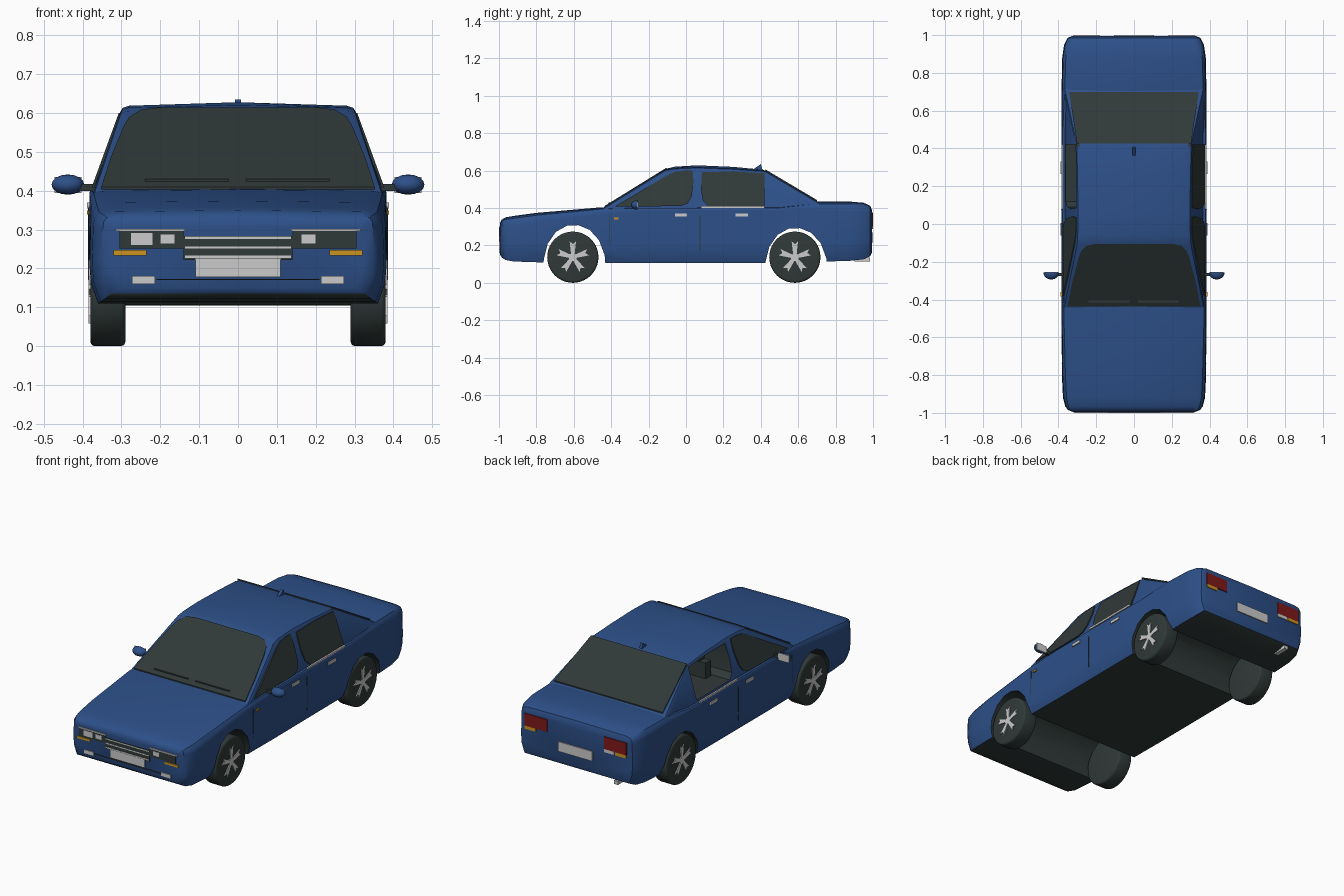
import bpy, bmesh, math
from mathutils import Vector, Matrix

cube = bpy.data.objects.get("Cube")
if cube:
    bpy.data.objects.remove(cube)


def material(name, rgb):
    m = bpy.data.materials.new(name)
    m.use_nodes = True
    m.diffuse_color = (*rgb, 1)
    m.node_tree.nodes["Principled BSDF"].inputs["Base Color"].default_value = (*rgb, 1)
    return m


BLUE = material("blue paint", (0.026, 0.08, 0.25))
DARK = material("dark rubber and glass", (0.03, 0.042, 0.04))
LIGHT = material("light grey trim", (0.6, 0.6, 0.6))
ORANGE = material("orange lamp", (0.6, 0.3, 0.015))
RED = material("red lamp", (0.22, 0.01, 0.01))


def finish(name, bm, *mats, smooth=None):
    bmesh.ops.recalc_face_normals(bm, faces=bm.faces)
    me = bpy.data.meshes.new(name)
    bm.to_mesh(me)
    bm.free()
    for m in mats:
        me.materials.append(m)
    ob = bpy.data.objects.new(name, me)
    bpy.context.collection.objects.link(ob)
    if smooth:
        shade(ob, smooth)
    return ob


def activate(ob):
    bpy.ops.object.select_all(action='DESELECT')
    ob.select_set(True)
    bpy.context.view_layer.objects.active = ob


def shade(ob, degrees):
    activate(ob)
    bpy.ops.object.shade_smooth_by_angle(angle=math.radians(degrees))


def loft(name, sections):
    """Skin mirrored half sections, given as (y, [(x, z), ...]) from bottom to top."""
    bm = bmesh.new()
    rings = []
    for y, half in sections:
        ring = half + [(-x, z) for x, z in half[-2:0:-1]]
        rings.append([bm.verts.new((x, y, z)) for x, z in ring])
    n = len(rings[0])
    for a, b in zip(rings, rings[1:]):
        for i in range(n):
            j = (i + 1) % n
            bm.faces.new((a[i], a[j], b[j], b[i]))
    bm.faces.new(rings[0])
    bm.faces.new(rings[-1])
    return finish(name, bm, BLUE, DARK)


def prism(name, points, depth, mat):
    """Extrude a 3D outline along a vector."""
    bm = bmesh.new()
    face = bm.faces.new([bm.verts.new(p) for p in points])
    ext = bmesh.ops.extrude_face_region(bm, geom=[face])
    bmesh.ops.translate(bm, vec=Vector(depth),
                        verts=[v for v in ext["geom"] if isinstance(v, bmesh.types.BMVert)])
    return finish(name, bm, mat)


def box(name, x, y, z, mat):
    return prism(name, [(x[0], y[0], z[0]), (x[1], y[0], z[0]), (x[1], y[0], z[1]),
                        (x[0], y[0], z[1])], (0, y[1] - y[0], 0), mat)


def cut(ob, cutter):
    mod = ob.modifiers.new("cut", 'BOOLEAN')
    mod.operation, mod.solver, mod.object = 'DIFFERENCE', 'EXACT', cutter
    activate(ob)
    bpy.ops.object.modifier_apply(modifier=mod.name)
    bpy.data.objects.remove(cutter)


# Lower body: y, bottom, top, half width, shoulder radius
stations = [(-.994, .15, .32, .325, .015), (-.985, .135, .338, .35, .03), (-.965, .122, .35, .364, .045),
            (-.92, .114, .358, .376, .05), (-.8, .11, .374, .382, .05), (-.45, .107, .404, .385, .035),
            (-.2, .105, .405, .385, .02), (.5, .107, .406, .385, .02), (.7, .112, .434, .384, .045),
            (.88, .118, .434, .38, .05), (.95, .126, .428, .37, .05), (.985, .142, .412, .352, .04),
            (.994, .16, .39, .33, .02)]


def body_half(zb, zt, w, r):
    return [(0, zb), (w - .022, zb), (w - .004, zb + .05), (w, zb + .1), (w - .003, zt - r),
            (w - .12 * r, zt - .62 * r), (w - .38 * r, zt - .26 * r), (w - r, zt - .004), (0, zt)]


body = loft("body", [(y, body_half(*s)) for y, *s in stations])

# Wheel arches pass right across the underside
ARCH = [(-.172, 0), (-.165, .12), (-.145, .2), (-.1, .265), (-.04, .298), (.02, .3),
        (.08, .275), (.13, .22), (.16, .14), (.172, 0)]
for cy, dz in ((-.595, .008), (.59, -.008)):
    cut(body, prism("arch_cutter", [(-.5, cy + y, z + dz) for y, z in ARCH], (1, 0, 0), DARK))
for f in body.data.polygons:
    c, n = f.center, f.normal
    in_arch = min(abs(c.y + .595), abs(c.y - .59)) < .18
    if n.z < -.6 or (in_arch and abs(n.x) < .05 and c.z < .32):
        f.material_index = 1
shade(body, 35)


# Cabin with inward leaning sides
def side_x(z):
    return .377 - max(z - .4, 0) * .365


def cabin_half(zt, crown):
    e = side_x(zt - .015)
    return [(0, .3), (.377, .3), (.377, .36), (e, zt - .015), (e - .006, zt - .006),
            (e - .022, zt - .001), (0, zt + crown)]


cabin = loft("cabin", [(y, cabin_half(z, c)) for y, z, c in (
    (-.45, .396, 0), (-.11, .606, .003), (-.06, .615, .006), (.06, .62, .008),
    (.25, .613, .007), (.41, .602, .003), (.43, .597, 0), (.72, .425, 0))])

FRONT_WINDOW = [(-.38, .408), (-.1, .575), (-.06, .593), (-.01, .6), (.035, .6), (.04, .54),
                (.03, .46), (.01, .425), (-.03, .41)]
REAR_WINDOW = [(.085, .592), (.08, .5), (.09, .44), (.12, .411), (.42, .411), (.42, .586), (.25, .595)]
cut(cabin, prism("window_cutter", [(-.5, y, z) for y, z in REAR_WINDOW], (.77, 0, 0), DARK))
for f in cabin.data.polygons:
    c = f.center
    if abs(c.x) < .3 and .07 < c.y < .425 and .4 < c.z < .597:
        f.material_index = 1
shade(cabin, 30)

# Side glass; the rear opening on the right side stays open
for s, side in ((1, "left"), (-1, "right")):
    for label, outline in (("front", FRONT_WINDOW), ("rear", REAR_WINDOW)):
        if (s, label) != (-1, "rear"):
            prism(f"{side}_{label}_window", [(s * (side_x(z) - .004), y, z) for y, z in outline],
                  (s * .007, 0, 0), DARK)
for x in (-.17, .1):
    box("seat_back", (x - .08, x + .08), (.13, .18), (.405, .5), DARK)
    box("headrest", (x - .04, x + .04), (.135, .175), (.5, .56), DARK)


# Windscreen and rear glass lie on the sloping ends of the cabin
def slope_glass(name, half, y0, z0, y1, z1):
    pts = [(x, y0 + (y1 - y0) * t, z0 + (z1 - z0) * t) for x, t in half]
    pts += [(-x, y, z) for x, y, z in reversed(pts)]
    prism(name, pts, (0, 0, .008), DARK)


slope_glass("windscreen", [(.352, 0), (.327, .38), (.295, .76), (.28, .88), (.25, .97), (.2, 1)],
            -.437, .402, -.105, .607)
slope_glass("rear_glass", [(.343, 0), (.302, 1)], .7, .435, .425, .598)
for x in (-.24, .02):
    box("wiper", (x, x + .215), (-.415, -.405), (.41, .43), DARK)
prism("roof_fin", [(-.008, .35, .6), (-.008, .4, .635), (-.008, .41, .6)], (.016, 0, 0), BLUE)

# Front fittings
Y0 = (-.999, -.991)
Y1 = (-1, -.99)
box("grille", (-.14, .14), Y0, (.222, .283), DARK)
for z in (.23, .254, .279):
    box("grille_bar", (-.137, .137), Y1, (z - .003, z + .003), LIGHT)
box("front_number_plate", (-.11, .11), Y1, (.178, .226), LIGHT)
box("bumper_seam", (-.21, .21), Y0, (.17, .173), DARK)
for s in (-1, 1):
    def span(a, b):
        return sorted((s * a, s * b))
    box("headlamp_housing", span(.14, .305), Y0, (.252, .297), DARK)
    box("headlamp_trim", span(.137, .315), Y1, (.296, .302), LIGHT)
    box("inner_headlamp", span(.163, .2), Y1, (.264, .288), LIGHT)
    if s < 0:
        box("outer_headlamp", span(.22, .275), Y1, (.26, .291), LIGHT)
    box("front_indicator", span(.235, .32), Y0, (.234, .247), ORANGE)
    box("fog_lamp", span(.214, .273), Y0, (.16, .18), LIGHT)
    # Rear lamps
    box("tail_lamp", span(.18, .322), (.99, .999), (.305, .375), RED)
    box("rear_indicator", span(.25, .32), (.99, .999), (.287, .305), ORANGE)
    if s < 0:
        box("reversing_lamp", span(.18, .245), (.99, .999), (.287, .305), LIGHT)
box("rear_number_plate", (-.107, .107), (.992, 1), (.215, .27), LIGHT)
box("exhaust_pipe", (-.26, -.235), (.9, .985), (.115, .135), LIGHT)

# Door fittings and mirrors
for s in (-1, 1):
    def flank(name, y, z, mat, x=.38, t=.009):
        box(name, sorted((s * x, s * (x + t))), y, z, mat)
    flank("front_door_handle", (-.06, .006), (.354, .37), LIGHT)
    flank("rear_door_handle", (.265, .332), (.354, .37), LIGHT)
    flank("side_indicator", (-.385, -.36), (.339, .349), ORANGE)
    flank("window_trim", (.08, .42), (.4, .411), LIGHT, .376)
    flank("door_gap", (.073, .078), (.17, .36), DARK, .379, .007)
    flank("front_door_gap", (-.412, -.408), (.2, .36), DARK, .378, .007)
    flank("mirror_stalk", (-.275, -.26), (.4, .418), DARK, .36, .06)
    flank("mirror_glass", (-.258, -.254), (.394, .436), LIGHT, .403, .07)
    bm = bmesh.new()
    bmesh.ops.create_uvsphere(bm, u_segments=16, v_segments=8, radius=1)
    bmesh.ops.bisect_plane(bm, geom=bm.verts[:] + bm.edges[:] + bm.faces[:], plane_co=(0, 0, 0),
                           plane_no=(0, 1, 0), clear_outer=True)
    bmesh.ops.holes_fill(bm, edges=[e for e in bm.edges if e.is_boundary])
    bmesh.ops.transform(bm, verts=bm.verts, matrix=Matrix.Translation((s * .438, -.258, .416))
                        @ Matrix.Diagonal((.042, .036, .026, 1)))
    finish("mirror_shell", bm, BLUE, smooth=40)

# Wheels with five light spokes
R = .137
for s in (-1, 1):
    for wy in (-.605, .582):
        bm = bmesh.new()
        bmesh.ops.create_cone(bm, cap_ends=True, segments=40, radius1=R, radius2=R, depth=.09)
        rims = [e for e in bm.edges if abs(e.verts[0].co.z - e.verts[1].co.z) < .001]
        bmesh.ops.bevel(bm, geom=rims, offset=.012, segments=3, affect='EDGES', profile=.5)
        bmesh.ops.transform(bm, verts=bm.verts, matrix=Matrix.Translation((s * .335, wy, R))
                            @ Matrix.Rotation(math.pi / 2, 4, 'Y'))
        finish("tyre", bm, DARK, smooth=40)

        def disc_shape(name, pts):
            prism(name, [(s * .377, wy + r * math.cos(a), R + r * math.sin(a)) for r, a in pts],
                  (s * .008, 0, 0), LIGHT)
        for k in range(5):
            a = math.pi / 2 + k * math.tau / 5
            disc_shape("spoke", [(.02, a - .5), (.087, a - .2), (.07, a), (.087, a + .2), (.02, a + .5)])
        disc_shape("hub", [(.022, i * math.tau / 10) for i in range(10)])
